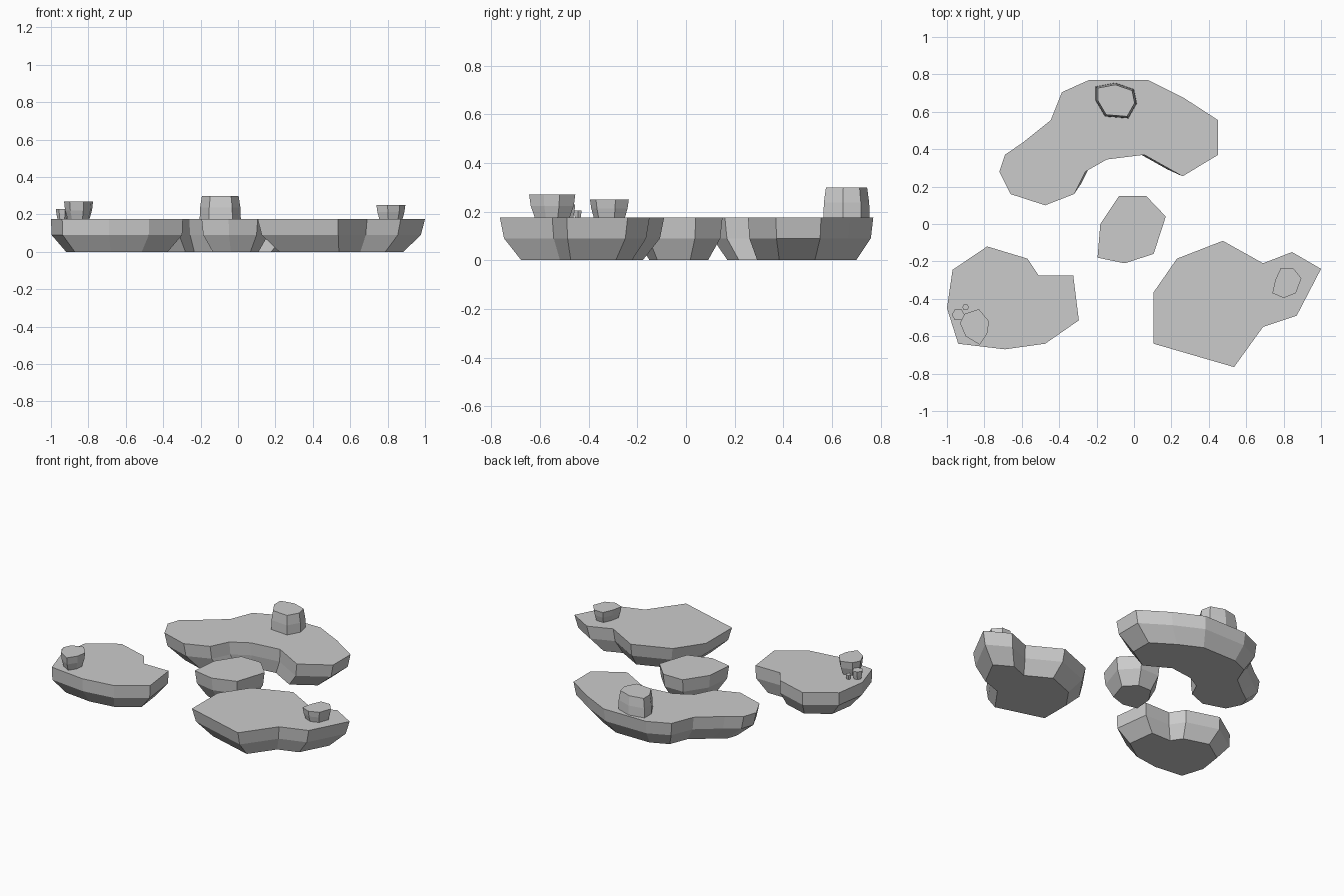
import bpy
import bmesh
from mathutils import Vector

cube = bpy.data.objects.get("Cube")
if cube:
    bpy.data.objects.remove(cube, do_unlink=True)

# One plain stone grey for everything
stone = bpy.data.materials.new("stone_grey")
stone.use_nodes = True
grey = (0.6, 0.6, 0.6, 1)
stone.diffuse_color = grey
shader = next(n for n in stone.node_tree.nodes if n.type == 'BSDF_PRINCIPLED')
shader.inputs["Base Color"].default_value = grey

ISLAND_TOP = 0.175
ISLAND_WAIST = 0.09


def bounds_centre(outline):
    """Middle of the outline's bounding box."""
    xs, ys = zip(*outline)
    return Vector(((min(xs) + max(xs)) / 2, (min(ys) + max(ys)) / 2))


def loft(name, outline, levels):
    """Stack scaled copies of an outline at (height, scale) levels and skin them."""
    centre = bounds_centre(outline)
    bm = bmesh.new()
    rings = []
    for height, scale in levels:
        flat = [centre.lerp(Vector(p), scale) for p in outline]
        rings.append([bm.verts.new((p.x, p.y, height)) for p in flat])
    count = len(outline)
    for low, high in zip(rings, rings[1:]):
        for i in range(count):
            j = (i + 1) % count
            bm.faces.new((low[i], low[j], high[j], high[i]))
    bm.faces.new(rings[0])
    bm.faces.new(rings[-1])
    bmesh.ops.recalc_face_normals(bm, faces=bm.faces)
    mesh = bpy.data.meshes.new(name)
    bm.to_mesh(mesh)
    bm.free()
    mesh.materials.append(stone)
    obj = bpy.data.objects.new(name, mesh)
    bpy.context.collection.objects.link(obj)
    return obj


def island(name, outline, waist, base):
    """Flat-topped slab with a near-vertical rim and a tapering underside."""
    return loft(name, outline, [(0, base), (ISLAND_WAIST, waist), (ISLAND_TOP, 1)])


def rock(name, outline, top, base_scale, waist_scale, top_scale):
    """Small faceted boulder standing on an island."""
    middle = (ISLAND_TOP + top) / 2
    return loft(name, outline, [(ISLAND_TOP, base_scale), (middle, waist_scale), (top, top_scale)])


def pebble(name, x, y, radius, top):
    """Little hexagonal stump, wider at the top."""
    hexagon = [(1, 0), (.5, .87), (-.5, .87), (-1, 0), (-.5, -.87), (.5, -.87)]
    outline = [(x + radius * a, y + radius * b) for a, b in hexagon]
    return rock(name, outline, top, 0.75, 0.9, 1)


# Islands
island("back_island", [
    (-.24, .77), (.075, .77), (.265, .675), (.45, .555), (.45, .37), (.26, .255),
    (.055, .37), (-.145, .345), (-.26, .28), (-.32, .16), (-.475, .1), (-.66, .16),
    (-.72, .28), (-.69, .37), (-.595, .435), (-.445, .555), (-.385, .705)], 0.97, 0.79)
island("centre_island", [
    (-.08, .15), (.065, .15), (.17, .04), (.105, -.16), (-.05, -.21),
    (-.195, -.18), (-.18, 0)], 0.95, 0.67)
island("right_island", [
    (-.785, -.12), (-.57, -.185), (-.51, -.275), (-.325, -.275), (-.295, -.515),
    (-.475, -.64), (-.69, -.67), (-.94, -.64), (-1, -.45), (-.97, -.245)], 0.99, 0.77)
island("left_island", [
    (.105, -.365), (.23, -.185), (.475, -.09), (.69, -.21), (.845, -.15),
    (1, -.24), (.87, -.49), (.69, -.55), (.535, -.765), (.105, -.64)], 0.95, 0.74)

# Rocks on the islands
rock("back_rock", [
    (-.205, .735), (-.1, .755), (0, .72), (.015, .645), (-.03, .565),
    (-.155, .575), (-.205, .66)], 0.3, 1, 0.98, 0.89)
rock("right_rock", [
    (-.905, -.48), (-.83, -.455), (-.775, -.52), (-.785, -.585), (-.825, -.645),
    (-.9, -.6), (-.93, -.53)], 0.27, 0.75, 0.93, 1)
rock("left_rock", [
    (.785, -.235), (.85, -.235), (.895, -.29), (.865, -.37), (.8, -.395),
    (.74, -.37), (.755, -.3)], 0.25, 0.8, 0.93, 1)
pebble("right_pebble", -.94, -.485, .034, 0.23)
pebble("right_small_pebble", -.9, -.445, .018, 0.205)
